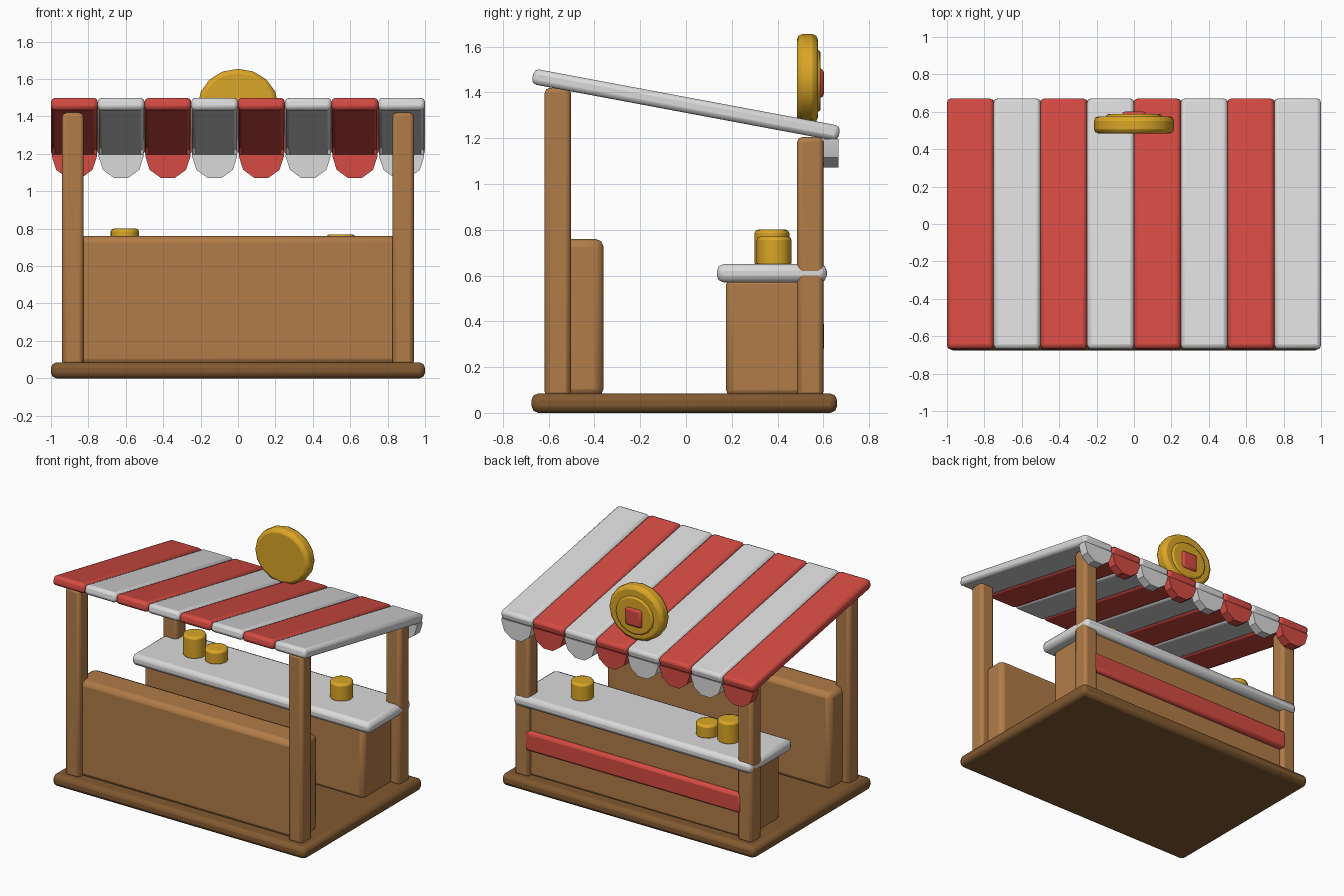
import bpy
import bmesh
from math import pi, sin, cos, radians
from mathutils import Matrix

old = bpy.data.objects.get("Cube")
if old:
    bpy.data.objects.remove(old, do_unlink=True)


def material(name, rgb):
    m = bpy.data.materials.new(name)
    m.use_nodes = True
    m.diffuse_color = (*rgb, 1)
    bsdf = next(n for n in m.node_tree.nodes if n.type == 'BSDF_PRINCIPLED')
    bsdf.inputs["Base Color"].default_value = (*rgb, 1)
    return m


wood = material("wood", (0.44, 0.2, 0.065))
dark_wood = material("dark wood", (0.22, 0.1, 0.03))
red = material("red", (0.66, 0.07, 0.055))
white = material("white", (0.7, 0.7, 0.7))
gold = material("gold", (0.7, 0.38, 0.02))


def finish(name, bm, mat, bevel=0.0, segments=2, angle=40):
    bmesh.ops.recalc_face_normals(bm, faces=bm.faces)
    mesh = bpy.data.meshes.new(name)
    bm.to_mesh(mesh)
    bm.free()
    mesh.materials.append(mat)
    ob = bpy.data.objects.new(name, mesh)
    bpy.context.collection.objects.link(ob)
    if bevel:
        mod = ob.modifiers.new("soft_edges", 'BEVEL')
        mod.width = bevel
        mod.segments = segments
        mod.limit_method = 'ANGLE'
        mod.angle_limit = radians(50)
    bpy.ops.object.select_all(action='DESELECT')
    ob.select_set(True)
    bpy.context.view_layer.objects.active = ob
    bpy.ops.object.shade_smooth_by_angle(angle=radians(angle))
    return ob


def box(name, x, y, z, mat, bevel, tilt=0.0):
    """Bevelled box from (min, max) ranges, tilted about its own x axis."""
    bm = bmesh.new()
    size = [r[1] - r[0] for r in (x, y, z)]
    mid = [(r[0] + r[1]) / 2 for r in (x, y, z)]
    place = Matrix.Translation(mid) @ Matrix.Rotation(tilt, 4, 'X') @ Matrix.Diagonal((*size, 1))
    bmesh.ops.create_cube(bm, size=1, matrix=place)
    return finish(name, bm, mat, bevel)


def disc(name, centre, radius, depth, mat, bevel, upright=False, sides=16, stretch=1.0):
    """Bevelled cylinder, standing on its end or facing along y."""
    bm = bmesh.new()
    turn = Matrix.Rotation(pi / 2 if upright else 0, 4, 'X')
    place = Matrix.Translation(centre) @ Matrix.Diagonal((stretch, 1, 1, 1)) @ turn
    bmesh.ops.create_cone(bm, cap_ends=True, segments=sides, radius1=radius,
                          radius2=radius, depth=depth, matrix=place)
    return finish(name, bm, mat, bevel)


# Floor, low wall and counter
box("floor", (-1, 1), (-0.675, 0.66), (0, 0.085), dark_wood, 0.03)
box("low_wall", (-0.885, 0.885), (-0.58, -0.36), (0.07, 0.76), wood, 0.035)
box("counter_body", (-0.87, 0.87), (0.175, 0.57), (0.07, 0.59), wood, 0.03)
box("counter_top", (-0.94, 0.94), (0.135, 0.615), (0.57, 0.65), white, 0.03)
box("counter_trim", (-0.855, 0.855), (0.54, 0.603), (0.265, 0.405), red, 0.02)

# Corner posts
for side, sx in (("left", 1), ("right", -1)):
    x = sorted((sx * 0.825, sx * 0.94))
    box(f"tall_post_{side}", x, (-0.617, -0.503), (0.07, 1.42), wood, 0.022)
    box(f"short_post_{side}", x, (0.485, 0.6), (0.07, 1.205), wood, 0.022)

# Striped sloping awning with a scalloped valance on its low edge
for i in range(8):
    colour = white if i % 2 else red
    left = -1 + i * 0.25
    box(f"awning_stripe_{i + 1}", (left, left + 0.25), (-0.681, 0.681),
        (1.311, 1.379), colour, 0.022, radians(-10.6))
    bm = bmesh.new()
    outline = [(0.12 * cos(pi * k / 5), -0.12 * sin(pi * k / 5)) for k in range(6)]
    outline = [(0.12, 0.012)] + outline + [(-0.12, 0.012)]
    face = bm.faces.new([bm.verts.new((left + 0.125 + px, 0.6, 1.185 + pz))
                         for px, pz in outline])
    new = bmesh.ops.extrude_face_region(bm, geom=[face])["geom"]
    bmesh.ops.translate(bm, vec=(0, 0.065, 0),
                        verts=[v for v in new if isinstance(v, bmesh.types.BMVert)])
    finish(f"valance_scallop_{i + 1}", bm, colour, angle=30)

# Round sign standing on the awning
disc("sign_disc", (0, 0.53, 1.46), 0.195, 0.092, gold, 0.025, True, stretch=1.1)
disc("sign_raised_ring", (0, 0.56, 1.45), 0.135, 0.056, gold, 0.012, True, stretch=1.1)
box("sign_badge", (-0.065, 0.065), (0.56, 0.602), (1.375, 1.505), red, 0.018)

# Gold stacks on the counter
for i, (x, y, top) in enumerate(((-0.605, 0.375, 0.8), (-0.44, 0.385, 0.74), (0.55, 0.385, 0.77))):
    disc(f"counter_stack_{i + 1}", (x, y, (0.64 + top) / 2), 0.076, top - 0.64, gold, 0.015)
